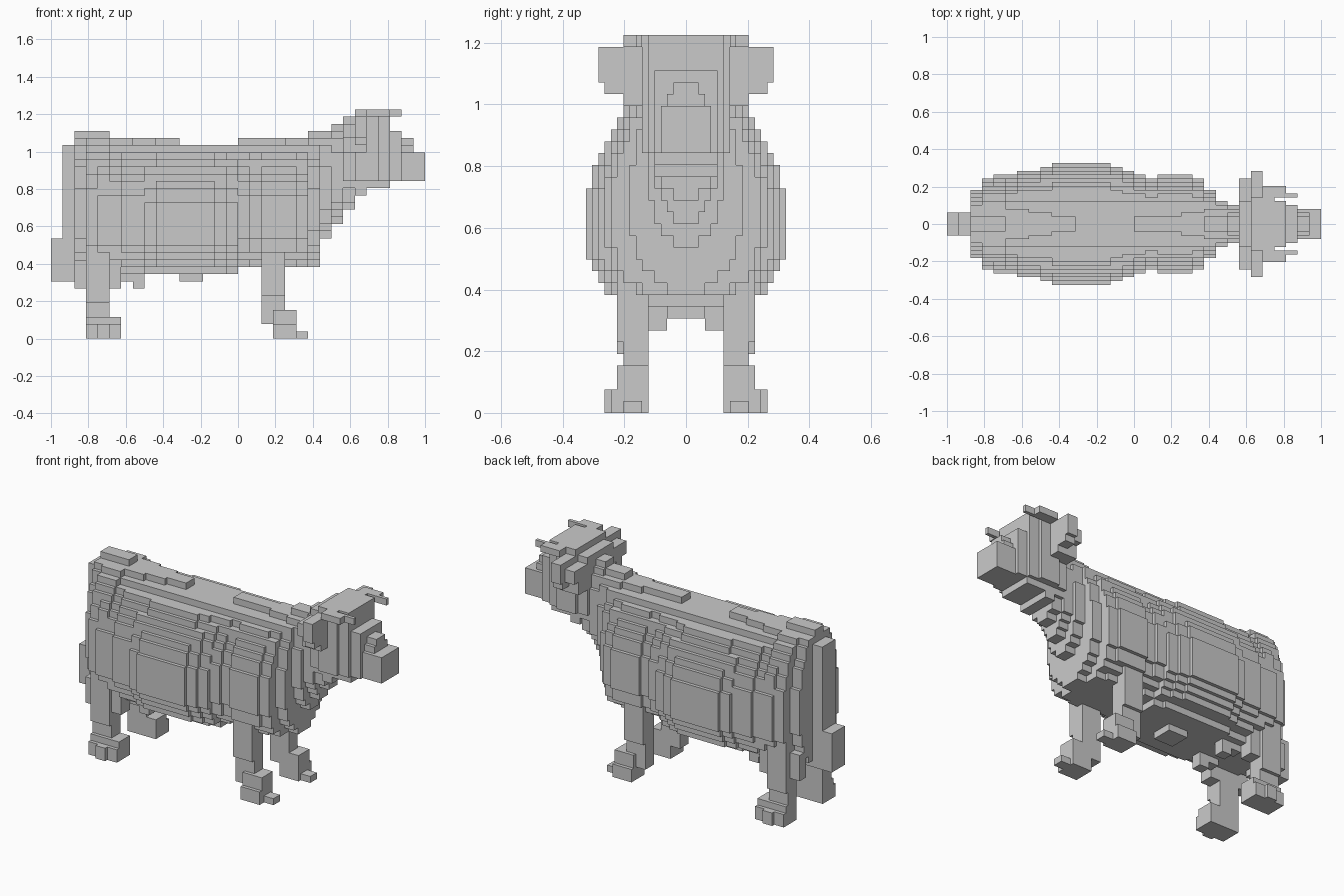
import bpy
import bmesh

CELL = (2 / 32, 0.65 / 32, 1.225 / 32)  # block size along x, y, z

old = bpy.data.objects.get("Cube")
if old:
    bpy.data.objects.remove(old, do_unlink=True)

grey = bpy.data.materials.new("plain_grey")
grey.use_nodes = True
colour = (0.59, 0.59, 0.59, 1)
grey.diffuse_color = colour
grey.node_tree.nodes["Principled BSDF"].inputs["Base Color"].default_value = colour


def box(x0, x1, y0, y1, z0, z1):
    """Blocks of a box and its mirror image across the middle plane."""
    return {(x, y, z) for x in range(x0, x1) for h in range(y0, y1)
            for y in (h, -h - 1) for z in range(z0, z1)}


def section(x, half, low, high, bulge):
    """One slice of the body: ridged back, round sides, flatter belly."""
    mid = low + 0.4 * (high - low)
    belly = 3 if half > 9 else 2
    cells = set()
    for z in range(low, high):
        d = z + 0.5 - mid
        u, n = (d / (high - mid), bulge) if d > 0 else (-d / (mid - low), belly)
        width = max(1, round(half * (1 - u ** n) ** (1 / n)))
        width = min(width, 4 * (high - z) - 2)
        cells |= box(x, x + 1, 0, width, z, z + 1)
    return cells


# Outward axis, with the two axes that span the block face
AXES = ((0, 1, 2), (1, 2, 0), (2, 0, 1))


def build(name, cells):
    """Make a mesh from the exposed faces of a set of blocks."""
    bm = bmesh.new()
    verts = {}

    def corner(p):
        if p not in verts:
            verts[p] = bm.verts.new([(p[0] - 16) * CELL[0], p[1] * CELL[1], p[2] * CELL[2]])
        return verts[p]

    for c in sorted(cells):
        for a, b, d in AXES:
            for side in (0, 1):
                near = list(c)
                near[a] += 2 * side - 1
                if tuple(near) in cells:
                    continue
                ring = []
                for s, t in ((0, 0), (1, 0), (1, 1), (0, 1)):
                    p = list(c)
                    p[a] += side
                    p[b] += s
                    p[d] += t
                    ring.append(corner(tuple(p)))
                bm.faces.new(ring if side else ring[::-1])
    mesh = bpy.data.meshes.new(name)
    bm.to_mesh(mesh)
    bm.free()
    mesh.materials.append(grey)
    obj = bpy.data.objects.new(name, mesh)
    bpy.context.collection.objects.link(obj)


# Body and neck: runs of slices as (count, half width, bottom, top, bulge)
RUNS = ((1, 9, 8, 29, 2.1), (1, 12, 9, 29, 2.1), (1, 13, 9, 29, 2),
        (1, 13, 9, 28, 2), (2, 14, 9, 28, 2), (1, 15, 9, 28, 1.9),
        (5, 16, 9, 28, 1.9), (1, 15, 9, 28, 1.9), (1, 14, 9, 28, 1.9),
        (1, 13, 10, 28, 1.9), (1, 12, 10, 28, 1.9), (3, 13, 10, 28, 1.9),
        (1, 12, 10, 28, 1.9), (1, 9, 10, 29, 2), (1, 6, 14, 29, 2.3),
        (1, 5, 16, 30, 2.3), (1, 5, 18, 31, 2.3))
body = set()
x = 2
for count, half, low, high, bulge in RUNS:
    for _ in range(count):
        body |= section(x, half, low, high, bulge)
        x += 1
body -= box(11, 16, 0, 2, 27, 28)  # dip in the back
body |= box(5, 7, 0, 4, 27, 28) | box(7, 9, 0, 3, 27, 28) | box(20, 22, 0, 3, 27, 28)
build("body", body)
build("belly_pad", box(11, 13, 0, 3, 8, 9))
build("udder", box(7, 8, 3, 6, 7, 9) | box(6, 7, 3, 6, 8, 9))
build("tail", box(1, 2, 0, 3, 8, 27) | box(0, 1, 0, 3, 8, 14))

# Legs, each pair mirrored
build("hind_legs",
      box(3, 5, 6, 10, 0, 12) | box(3, 5, 6, 11, 5, 12)
      | box(2, 3, 6, 9, 7, 11) | box(5, 6, 6, 10, 7, 11)
      | box(3, 6, 6, 12, 0, 2) | box(4, 5, 6, 13, 0, 2) | box(3, 6, 6, 11, 2, 3))
build("front_legs",
      box(18, 20, 6, 10, 2, 12) | box(18, 20, 6, 11, 6, 12)
      | box(19, 21, 6, 11, 2, 4)
      | box(19, 21, 6, 12, 0, 2) | box(21, 22, 7, 10, 0, 1))

# Head, narrowing towards the muzzle
build("head",
      box(25, 26, 0, 6, 22, 31) | box(26, 27, 0, 7, 22, 31) | box(26, 27, 0, 5, 20, 22)
      | box(27, 28, 0, 7, 22, 31) | box(27, 29, 0, 5, 21, 22)
      | box(28, 29, 0, 6, 22, 30) | box(29, 30, 0, 5, 22, 29))
build("muzzle",
      box(30, 32, 0, 4, 22, 26) | box(30, 31, 0, 3, 26, 27) | box(30, 31, 0, 2, 27, 28))
build("ears",
      box(25, 26, 6, 12, 28, 30) | box(26, 27, 7, 14, 28, 31)
      | box(26, 27, 7, 13, 27, 28) | box(25, 27, 6, 10, 26, 28))
build("horns",
      box(26, 27, 0, 7, 31, 32) | box(27, 28, 0, 10, 31, 32)
      | box(28, 29, 0, 6, 30, 32) | box(28, 29, 8, 10, 31, 32)
      | box(28, 30, 7, 8, 31, 32))
